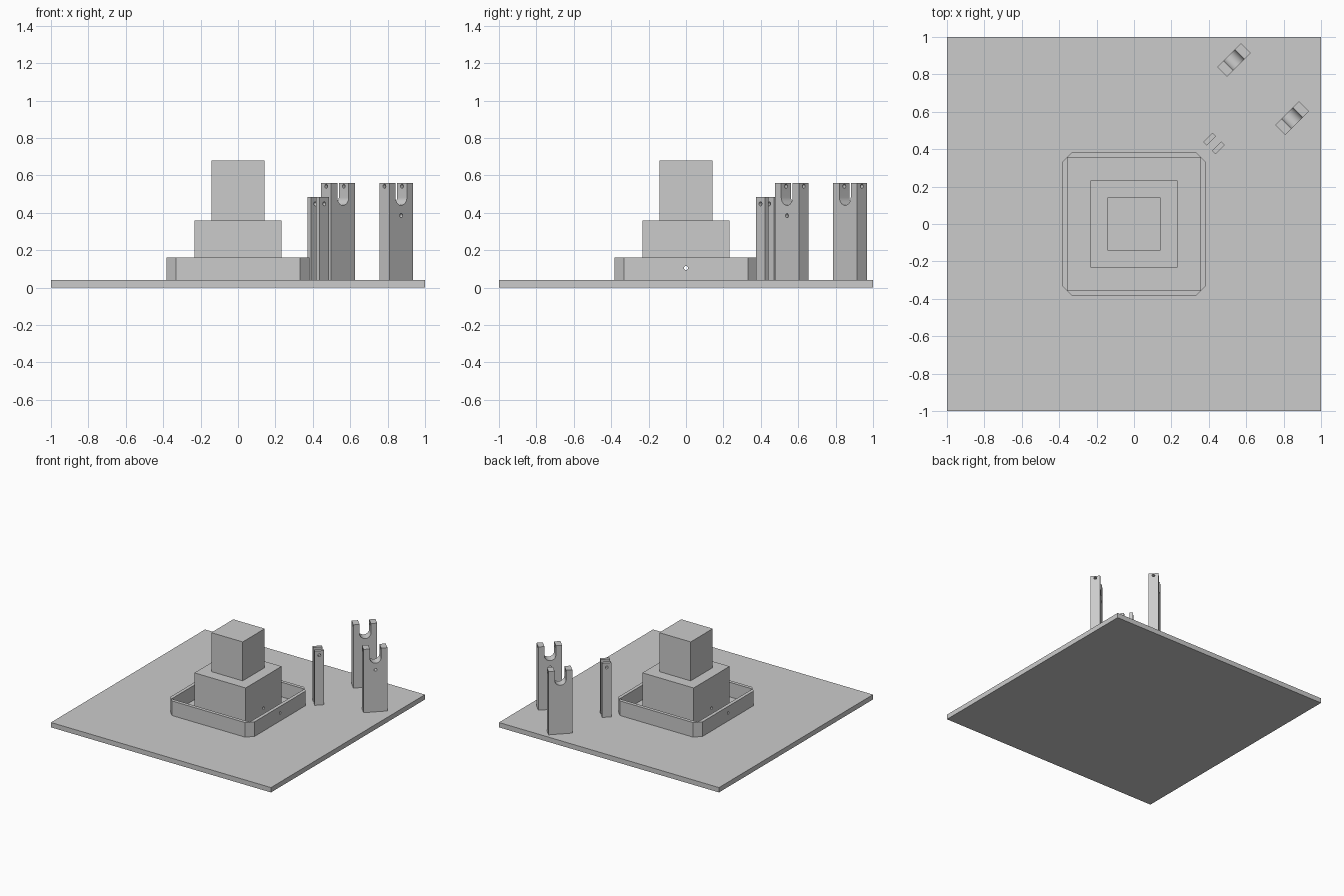
import bpy
import bmesh
from math import pi, cos, sin, radians
from mathutils import Matrix, Vector

cube = bpy.data.objects.get("Cube")
if cube:
    bpy.data.objects.remove(cube, do_unlink=True)

GREY = (0.6, 0.6, 0.6, 1)
grey = bpy.data.materials.new("plain grey")
grey.use_nodes = True
grey.diffuse_color = GREY
grey.node_tree.nodes["Principled BSDF"].inputs["Base Color"].default_value = GREY

SLAB_TOP = 0.04


def add_object(name, bm):
    bmesh.ops.recalc_face_normals(bm, faces=bm.faces)
    mesh = bpy.data.meshes.new(name)
    bm.to_mesh(mesh)
    bm.free()
    mesh.materials.append(grey)
    obj = bpy.data.objects.new(name, mesh)
    bpy.context.collection.objects.link(obj)
    return obj


def box(name, width, depth, bottom, top):
    bm = bmesh.new()
    bmesh.ops.create_cube(bm, size=1)
    bmesh.ops.scale(bm, vec=(width, depth, top - bottom), verts=bm.verts)
    bmesh.ops.translate(bm, vec=(0, 0, (top + bottom) / 2), verts=bm.verts)
    return add_object(name, bm)


def prism(name, outline, offset):
    """Extrude a closed outline of 3D points."""
    bm = bmesh.new()
    face = bm.faces.new([bm.verts.new(p) for p in outline])
    moved = bmesh.ops.extrude_face_region(bm, geom=[face], use_keep_orig=True)
    verts = [v for v in moved["geom"] if isinstance(v, bmesh.types.BMVert)]
    bmesh.ops.translate(bm, vec=offset, verts=verts)
    return add_object(name, bm)


def select_only(obj):
    bpy.ops.object.select_all(action='DESELECT')
    obj.select_set(True)
    bpy.context.view_layer.objects.active = obj


def cut(obj, cutter):
    mod = obj.modifiers.new("cut", 'BOOLEAN')
    mod.operation = 'DIFFERENCE'
    mod.solver = 'EXACT'
    mod.object = cutter
    select_only(obj)
    bpy.ops.object.modifier_apply(modifier=mod.name)
    bpy.data.objects.remove(cutter, do_unlink=True)


def drill(obj, axis, z, radius=0.011, length=2):
    """Drill a hole right through obj along its local x or y axis."""
    turn = Matrix.Rotation(pi / 2, 4, 'Y' if axis == 'x' else 'X')
    bm = bmesh.new()
    bmesh.ops.create_cone(bm, cap_ends=True, segments=20, radius1=radius,
                          radius2=radius, depth=length,
                          matrix=Matrix.Translation((0, 0, z)) @ turn)
    cut(obj, add_object("drill_cutter", bm))


def place(obj, x, y):
    """Turn a finished post onto the diagonal and shade its round faces."""
    select_only(obj)
    bpy.ops.object.shade_smooth_by_angle(angle=radians(30))
    obj.rotation_euler.z = pi / 4
    obj.location = (x, y, 0)


# Ground slab
box("base_slab", 2, 2, 0, SLAB_TOP)

# Basin rim: chamfered outside, square inside
half, corner = 0.383, 0.332
outline = []
for i in range(4):
    turn = Matrix.Rotation(i * pi / 2, 3, 'Z')
    outline += [turn @ Vector((half, corner, SLAB_TOP)),
                turn @ Vector((corner, half, SLAB_TOP))]
rim = prism("basin_rim", outline, (0, 0, 0.12))
cut(rim, box("basin_cutter", 0.71, 0.71, 0, 0.3))
drill(rim, 'x', 0.105)

# Stepped tower
lower = box("lower_tier", 0.466, 0.466, SLAB_TOP, 0.36)
drill(lower, 'x', 0.105)
box("upper_tier", 0.286, 0.286, 0.36, 0.68)

# Forked posts with a round-bottomed cradle
WIDTH, THICK, TOP = 0.18, 0.075, 0.56
SLOT_R, SLOT_Z = 0.043, 0.483
for name, x, y, has_pin_hole in (("back_fork_post", 0.535, 0.877, False),
                                 ("front_fork_post", 0.846, 0.566, True)):
    profile = [(-WIDTH / 2, SLAB_TOP), (WIDTH / 2, SLAB_TOP),
               (WIDTH / 2, TOP), (SLOT_R, TOP)]
    arc = [-pi * i / 20 for i in range(21)]
    profile += [(SLOT_R * cos(a), SLOT_Z + SLOT_R * sin(a)) for a in arc]
    profile += [(-SLOT_R, TOP), (-WIDTH / 2, TOP)]
    post = prism(name, [(px, -THICK / 2, pz) for px, pz in profile], (0, THICK, 0))
    drill(post, 'x', 0.542)
    if has_pin_hole:
        drill(post, 'y', 0.385)
    place(post, x, y)

# Pair of thin pivot posts
for name, x, y in (("back_pivot_post", 0.405, 0.454),
                   ("front_pivot_post", 0.452, 0.407)):
    post = box(name, 0.07, 0.026, SLAB_TOP, 0.485)
    drill(post, 'y', 0.448)
    place(post, x, y)
